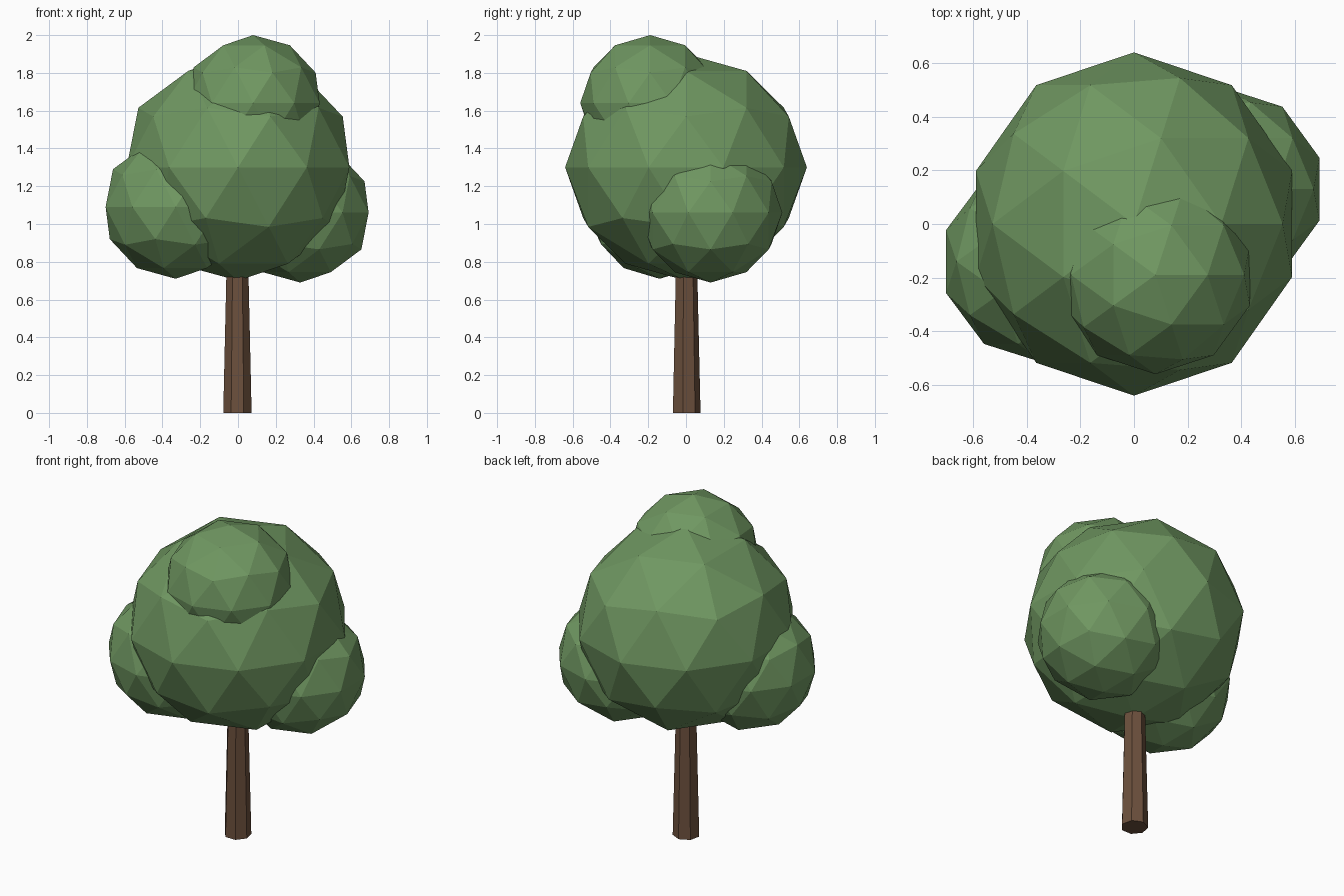
import bpy
import bmesh
from mathutils import Matrix, Vector

if "Cube" in bpy.data.objects:
    bpy.data.objects.remove(bpy.data.objects["Cube"], do_unlink=True)


def make_material(name, rgb):
    mat = bpy.data.materials.new(name)
    mat.use_nodes = True
    colour = (*rgb, 1.0)
    mat.diffuse_color = colour
    mat.node_tree.nodes["Principled BSDF"].inputs["Base Color"].default_value = colour
    return mat


def add_object(name, bm, mat):
    mesh = bpy.data.meshes.new(name)
    bm.to_mesh(mesh)
    bm.free()
    mesh.materials.append(mat)
    obj = bpy.data.objects.new(name, mesh)
    bpy.context.collection.objects.link(obj)
    return obj


leaf_green = make_material("leaf green", (0.16, 0.31, 0.12))
bark_brown = make_material("bark brown", (0.15, 0.08, 0.046))


# Faceted clump of leaves
def add_clump(name, centre, radii):
    bm = bmesh.new()
    bmesh.ops.create_icosphere(bm, subdivisions=2, radius=1.0)
    bmesh.ops.scale(bm, vec=Vector(radii), verts=bm.verts)
    bmesh.ops.translate(bm, vec=Vector(centre), verts=bm.verts)
    return add_object(name, bm, leaf_green)


add_clump("main_foliage", (0, 0, 1.3), (0.62, 0.64, 0.6))
add_clump("top_foliage", (0.08, -0.19, 1.64), (0.37, 0.37, 0.36))
add_clump("left_foliage", (0.33, 0.13, 1.06), (0.38, 0.38, 0.37))
add_clump("right_foliage", (-0.33, -0.14, 1.09), (0.39, 0.38, 0.38))

# Tapered seven-sided trunk
bm = bmesh.new()
height = 0.95
bmesh.ops.create_cone(bm, cap_ends=True, segments=7, radius1=0.077,
                      radius2=0.055, depth=height,
                      matrix=Matrix.Translation((-0.003, 0, height / 2)))
add_object("trunk", bm, bark_brown)
